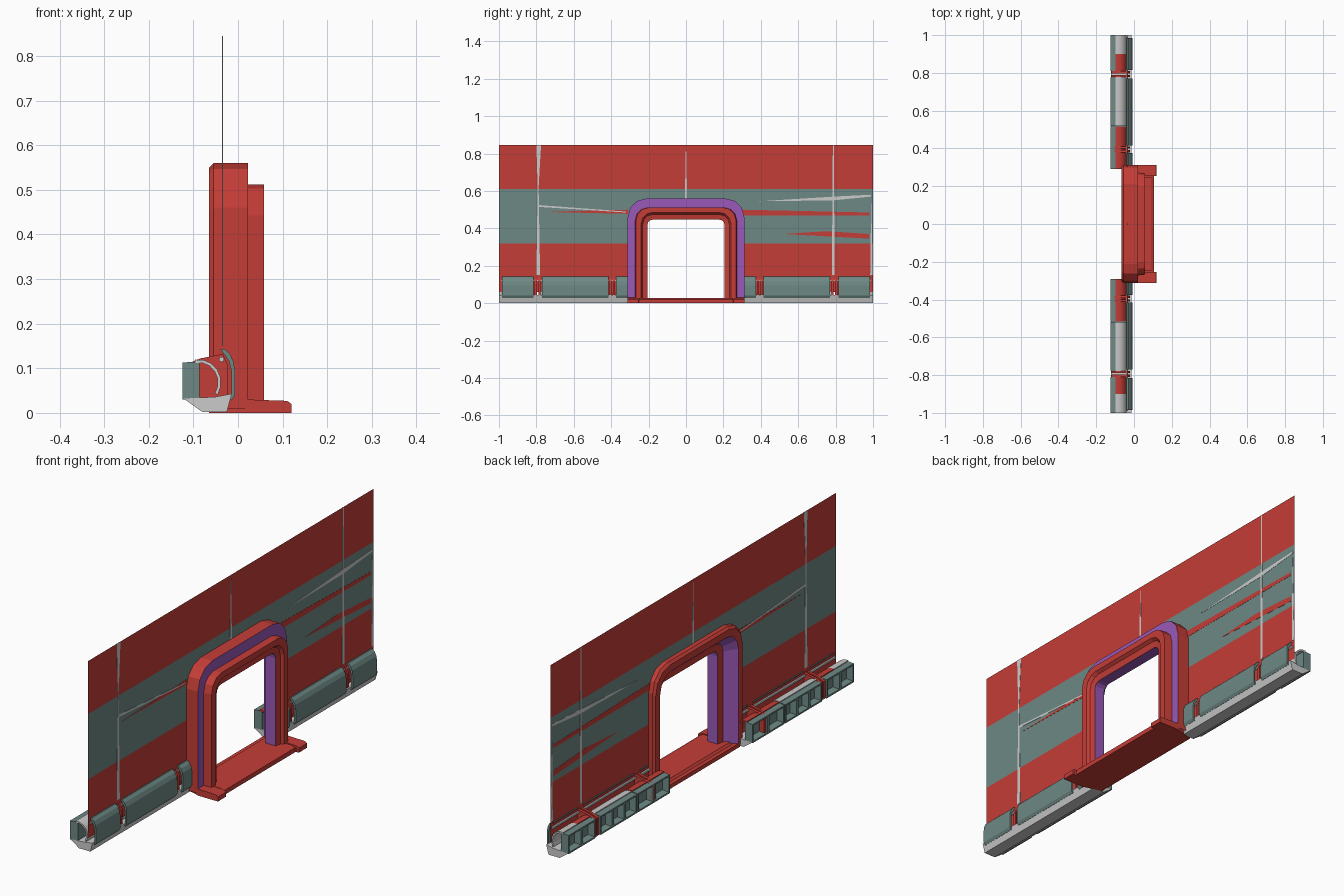
import bpy, bmesh, math

if "Cube" in bpy.data.objects:
    bpy.data.objects.remove(bpy.data.objects["Cube"])


def paint(name, rgb):
    m = bpy.data.materials.new(name)
    m.diffuse_color = (*rgb, 1)
    m.use_nodes = True
    m.node_tree.nodes["Principled BSDF"].inputs["Base Color"].default_value = m.diffuse_color
    return m


RED = paint("red", (0.56, 0.047, 0.038))
TEAL = paint("teal", (0.155, 0.25, 0.235))
PURPLE = paint("purple", (0.32, 0.10, 0.48))


def finish(name, bm, mats, smooth=False):
    bmesh.ops.recalc_face_normals(bm, faces=bm.faces)
    me = bpy.data.meshes.new(name)
    bm.to_mesh(me)
    bm.free()
    for m in mats:
        if m:
            me.materials.append(m)
    ob = bpy.data.objects.new(name, me)
    bpy.context.collection.objects.link(ob)
    if smooth:
        bpy.ops.object.select_all(action='DESELECT')
        ob.select_set(True)
        bpy.context.view_layer.objects.active = ob
        bpy.ops.object.shade_smooth_by_angle(angle=math.radians(35))
    return ob


def prism(name, pts, place, a, b, mat=None, smooth=False):
    """Extrude a 2D outline from a to b; place(u, v, t) gives the 3D point."""
    bm = bmesh.new()
    lo = [bm.verts.new(place(u, v, a)) for u, v in pts]
    hi = [bm.verts.new(place(u, v, b)) for u, v in pts]
    bm.faces.new(lo)
    bm.faces.new(hi)
    for i in range(len(pts)):
        j = (i + 1) % len(pts)
        bm.faces.new((lo[i], lo[j], hi[j], hi[i]))
    return finish(name, bm, [mat], smooth)


along_y = lambda u, v, t: (u, t, v)     # outline in xz
along_x = lambda u, v, t: (t, u, v)     # outline in yz
along_z = lambda u, v, t: (u, v, t)     # outline in xy

# Thin wall with colour bands and a doorway hole
WX = -0.035
ys = [-1, -0.79, -0.275, 0, 0.275, 0.79, 1]
zs = [0.06, 0.32, 0.52, 0.61, 0.845]
bm = bmesh.new()
grid = [[bm.verts.new((WX, y, z)) for y in ys] for z in zs]
for r in range(4):
    for c in range(6):
        if r < 2 and c in (2, 3):
            continue
        f = bm.faces.new((grid[r][c], grid[r][c + 1], grid[r + 1][c + 1], grid[r + 1][c]))
        f.material_index = 1 if r in (1, 2) else 0
bmesh.ops.delete(bm, geom=[v for v in bm.verts if not v.link_faces], context='VERTS')
finish("wall_panel", bm, [RED, TEAL])

# Worn seams and stripes lying on the wall
seams = [
    [(-0.80, 0.15), (-0.78, 0.15), (-0.788, 0.62), (-0.775, 0.845), (-0.80, 0.845), (-0.793, 0.62)],
    [(0.78, 0.15), (0.795, 0.15), (0.79, 0.845), (0.785, 0.845)],
    [(-0.006, 0.56), (0.006, 0.56), (0.001, 0.83), (-0.001, 0.83)],
    [(0.39, 0.545), (0.79, 0.55), (0.99, 0.57), (0.99, 0.58), (0.79, 0.57)],
    [(-0.79, 0.515), (-0.32, 0.485), (-0.32, 0.49), (-0.79, 0.525)],
    [(0.985, 0.15), (1, 0.15), (0.99, 0.55)],
]
stripes = [
    [(-0.76, 0.488), (-0.31, 0.478), (-0.31, 0.500), (-0.5, 0.495)],
    [(0.30, 0.47), (0.98, 0.47), (0.98, 0.485), (0.30, 0.50)],
    [(0.52, 0.37), (0.98, 0.345), (0.98, 0.37), (0.75, 0.385)],
]
for k, q in enumerate(seams):
    prism(f"wall_seam_{k}", q, along_x, WX - 0.001, WX + 0.001)
for k, q in enumerate(stripes):
    prism(f"wall_stripe_{k}", q, along_x, WX - 0.0008, WX + 0.0008, RED)


# Doorway frame lofted through arch-shaped rings
def arch(w, top, r, n=3):
    pts = [(-w, 0.01)]
    for side in (-1, 1):
        arc = [(side * (w - r + r * math.cos(a)), top - r + r * math.sin(a))
               for a in (math.pi / 2 * i / n for i in range(n + 1))]
        pts += arc if side < 0 else arc[::-1]
    return pts + [(w, 0.01)]


rings = [  # half width, top, corner radius, x, colour of the band to the next ring
    (0.305, 0.550, 0.10, -0.065, 0),
    (0.312, 0.560, 0.10, -0.055, 0),
    (0.312, 0.560, 0.10, 0.022, 1),
    (0.272, 0.512, 0.07, 0.022, 0),
    (0.268, 0.512, 0.07, 0.058, 0),
    (0.240, 0.485, 0.06, 0.058, 0),
    (0.232, 0.475, 0.055, 0.045, 0),
    (0.207, 0.447, 0.03, 0.040, 1),
    (0.207, 0.447, 0.03, -0.010, 0),
    (0.238, 0.478, 0.05, -0.015, 1),
    (0.275, 0.520, 0.08, -0.065, 0),
]
bm = bmesh.new()
loops = [[bm.verts.new((x, y, z)) for y, z in arch(w, t, r)] for w, t, r, x, _ in rings]
for i, ring in enumerate(rings):
    A, B = loops[i], loops[(i + 1) % len(loops)]
    for k in range(len(A) - 1):
        bm.faces.new((A[k], A[k + 1], B[k + 1], B[k])).material_index = ring[4]
finish("door_frame", bm, [RED, PURPLE])

# Door sill: stepped threshold with a bevelled lip
prism("sill_base", [(-0.065, -0.285), (0.02, -0.31), (0.12, -0.31), (0.12, -0.27), (0.105, -0.25),
                    (0.105, 0.25), (0.12, 0.27), (0.12, 0.31), (0.02, 0.31), (-0.065, 0.285)],
      along_z, 0.0, 0.018, RED)
prism("sill_tread", [(-0.055, 0.01), (0.105, 0.01), (0.105, 0.02), (0.09, 0.027), (-0.04, 0.027)],
      along_y, -0.25, 0.25, RED)
for s in (-1, 1):
    prism("sill_end_block", [(0.02, 0.0), (0.12, 0.0), (0.12, 0.02), (0.11, 0.027), (0.02, 0.03)],
          along_y, s * 0.255, s * 0.312, RED)

# Skirting rail on both sides of the door
cover = [(-0.040, 0.143), (-0.030, 0.143), (-0.018, 0.132), (-0.010, 0.115), (-0.007, 0.095), (-0.007, 0.04),
         (-0.014, 0.028), (-0.020, 0.032), (-0.015, 0.045), (-0.015, 0.095), (-0.020, 0.115), (-0.030, 0.130)]
rib = [(-0.118, 0.03), (-0.022, 0.03), (-0.022, 0.105), (-0.034, 0.132), (-0.085, 0.122), (-0.118, 0.108)]
keel = [(-0.122, 0.032), (-0.080, 0.002), (-0.025, 0.002), (-0.014, 0.043), (-0.05, 0.036)]
arc = [(-0.088 + 0.05 * math.cos(a), 0.068 + 0.052 * math.sin(a))
       for a in (math.radians(100 - 22 * i) for i in range(7))]
inner = [(-0.088 + 0.043 * math.cos(a), 0.068 + 0.045 * math.sin(a))
         for a in (math.radians(100 - 22 * i) for i in range(7))]


def open_box(name, y0, y1, cells):
    """Backing box whose rear (-x) face holds a row of sloped recesses."""
    bm = bmesh.new()
    x0, x1, z0, z1 = -0.124, -0.086, 0.03, 0.113
    step = (y1 - y0) / cells
    P = lambda x, z: [bm.verts.new((x, y0 + i * step, z)) for i in range(cells + 1)]
    a, b, c, d = P(x0, z0), P(x0, z1), P(x1, z1 + 0.002), P(x1, z0)
    rear = []
    for i in range(cells):
        for p, q in ((a, b), (b, c), (c, d), (d, a)):
            f = bm.faces.new((p[i], p[i + 1], q[i + 1], q[i]))
            if p is a:
                rear.append(f)
    for i in (0, cells):
        bm.faces.new((a[i], b[i], c[i], d[i]))
    bmesh.ops.recalc_face_normals(bm, faces=bm.faces)
    bmesh.ops.inset_individual(bm, faces=rear, thickness=0.010)
    bmesh.ops.inset_individual(bm, faces=rear, thickness=0.008, depth=-0.028)
    finish(name, bm, [TEAL])


for s, side in ((-1, "left"), (1, "right")):
    # front cover plates
    for a, b in ((0.30, 0.375), (0.415, 0.77), (0.815, 0.985)):
        prism(f"{side}_cover_plate", cover, along_y, s * a, s * b, TEAL)
    # red ribs in the gaps between plates
    for c in (0.395, 0.793):
        for o in (-0.010, 0.010):
            prism(f"{side}_rib", rib, along_y, s * (c + o - 0.006), s * (c + o + 0.006), RED)
    # hinge rod, keel and curved back shell
    rod = [(-0.037 + 0.006 * math.cos(i * math.pi / 4), 0.12 + 0.006 * math.sin(i * math.pi / 4))
           for i in range(8)]
    prism(f"{side}_hinge_rod", rod, along_y, s * 0.30, s * 0.99, None, True)
    prism(f"{side}_keel", keel, along_y, s * 0.29, s * 1.0)
    for a, b, m in ((0.29, 0.515, RED), (0.52, 0.778, None), (0.808, 0.9, RED), (0.9, 1.0, None)):
        prism(f"{side}_curved_shell", arc + inner[::-1], along_y, s * a, s * b, m, True)
    # rear boxes with recesses
    for a, b, n in ((0.29, 0.515, 2), (0.52, 0.775, 3), (0.81, 1.0, 2)):
        open_box(f"{side}_rear_box", s * a, s * b, n)
